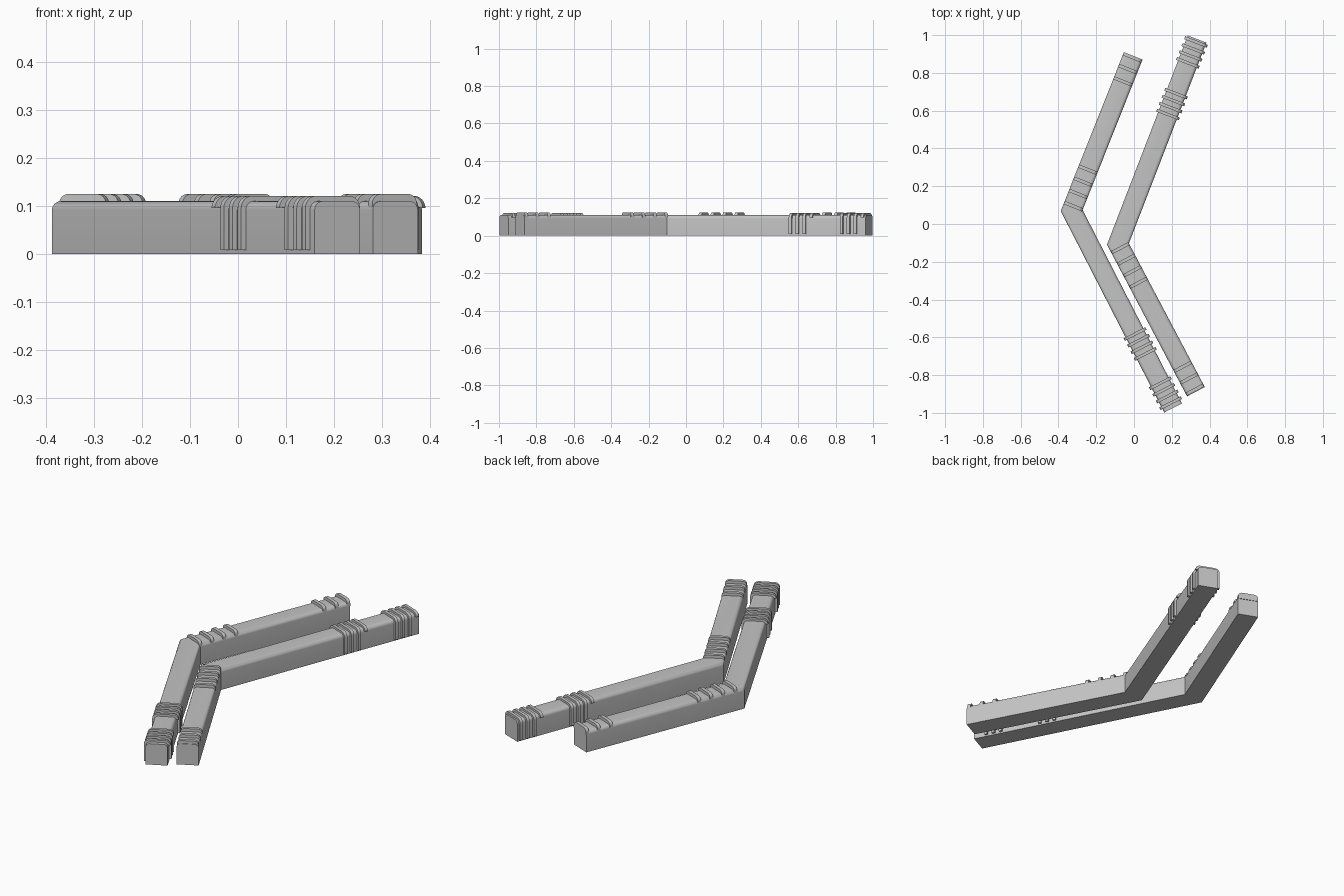
import bpy, bmesh, math
from mathutils import Vector

if "Cube" in bpy.data.objects:
    bpy.data.objects.remove(bpy.data.objects["Cube"])

W, H = 0.106, 0.11          # bar width and height
GREY = bpy.data.materials.new("mid_grey")
GREY.diffuse_color = (0.55, 0.55, 0.55, 1)
GREY.use_nodes = True
GREY.node_tree.nodes["Principled BSDF"].inputs["Base Color"].default_value = GREY.diffuse_color


def arch(half, top, radius, z_neg, z_pos, steps=6):
    """Arch outline as (across, z): up the negative side, over, down the positive side."""
    pts = [(-half, z_neg)]
    for cx, start in ((-half + radius, math.pi), (half - radius, math.pi / 2)):
        for i in range(steps + 1):
            a = start - i / steps * math.pi / 2
            pts.append((cx + radius * math.cos(a), top - radius + radius * math.sin(a)))
    return pts + [(half, z_pos)]


def loft(name, outline, stations):
    """Join copies of an outline placed at (centre, across vector) stations."""
    bm = bmesh.new()
    rings = [[bm.verts.new((c.x + n.x * a, c.y + n.y * a, z)) for a, z in outline]
             for c, n in stations]
    k = len(outline)
    for r0, r1 in zip(rings, rings[1:]):
        for i in range(k):
            j = (i + 1) % k
            bm.faces.new((r0[i], r0[j], r1[j], r1[i]))
    bm.faces.new(rings[0])
    bm.faces.new(rings[-1][::-1])
    bmesh.ops.recalc_face_normals(bm, faces=bm.faces)
    mesh = bpy.data.meshes.new(name)
    bm.to_mesh(mesh)
    bm.free()
    mesh.shade_smooth()
    mesh.set_sharp_from_angle(angle=math.radians(30))
    mesh.materials.append(GREY)
    bpy.context.collection.objects.link(bpy.data.objects.new(name, mesh))


def outward(d):
    """Unit vector across a leg, towards the outside of the bend."""
    n = Vector((-d.y, d.x))
    return n if n.x < 0 else -n


def rib(name, bend, d, s, outline, thick):
    n = outward(d)
    loft(name, outline, [(bend + d * (s - thick / 2), n), (bend + d * (s + thick / 2), n)])


def wrap_outline(z_inner, z_outer):
    """Strap over the top, with a drop on each side down to the given heights."""
    inset = W / 2 - 0.01
    return arch(W / 2 + 0.011, 0.121, 0.025, z_inner, z_outer) + [
        (inset, z_outer), (inset, 0.095), (-inset, 0.095), (-inset, z_inner)]


def bent_bar(side, bend, long_end, short_end):
    bend, long_end, short_end = Vector(bend), Vector(long_end), Vector(short_end)
    dl, ds = (long_end - bend).normalized(), (short_end - bend).normalized()
    nl, ns = outward(dl), outward(ds)
    # bar body with a mitred bend
    mitre = (nl + ns).normalized()
    mitre /= mitre.dot(nl)
    loft(side + "_bar", arch(W / 2, H, 0.018, 0, 0),
         [(long_end, nl), (bend, mitre), (short_end, ns)])
    # low ribs on top of the short leg
    low = arch(W / 2 - 0.0005, 0.125, 0.02, 0.09, 0.09)
    for i, s in enumerate((0.025, 0.094, 0.163, 0.232, 0.735, 0.805, 0.872)):
        rib(f"{side}_top_rib_{i + 1}", bend, ds, s, low, 0.018)
    # two groups of straps wrapped round the long leg, with a stub at each group's ends
    for g, start in enumerate((0.735, 1.028)):
        for i in range(4):
            outline = wrap_outline(0.1 if i == 3 else 0.008, 0.1 if i == 0 else 0.008)
            rib(f"{side}_strap_{g + 1}_{i + 1}", bend, dl, start + 0.0395 * i, outline, 0.016)


bent_bar("left", (-0.33, 0.0715), (0.207, -0.974), (-0.005, 0.8875))
bent_bar("right", (-0.085, -0.106), (0.334, 0.979), (0.328, -0.888))
